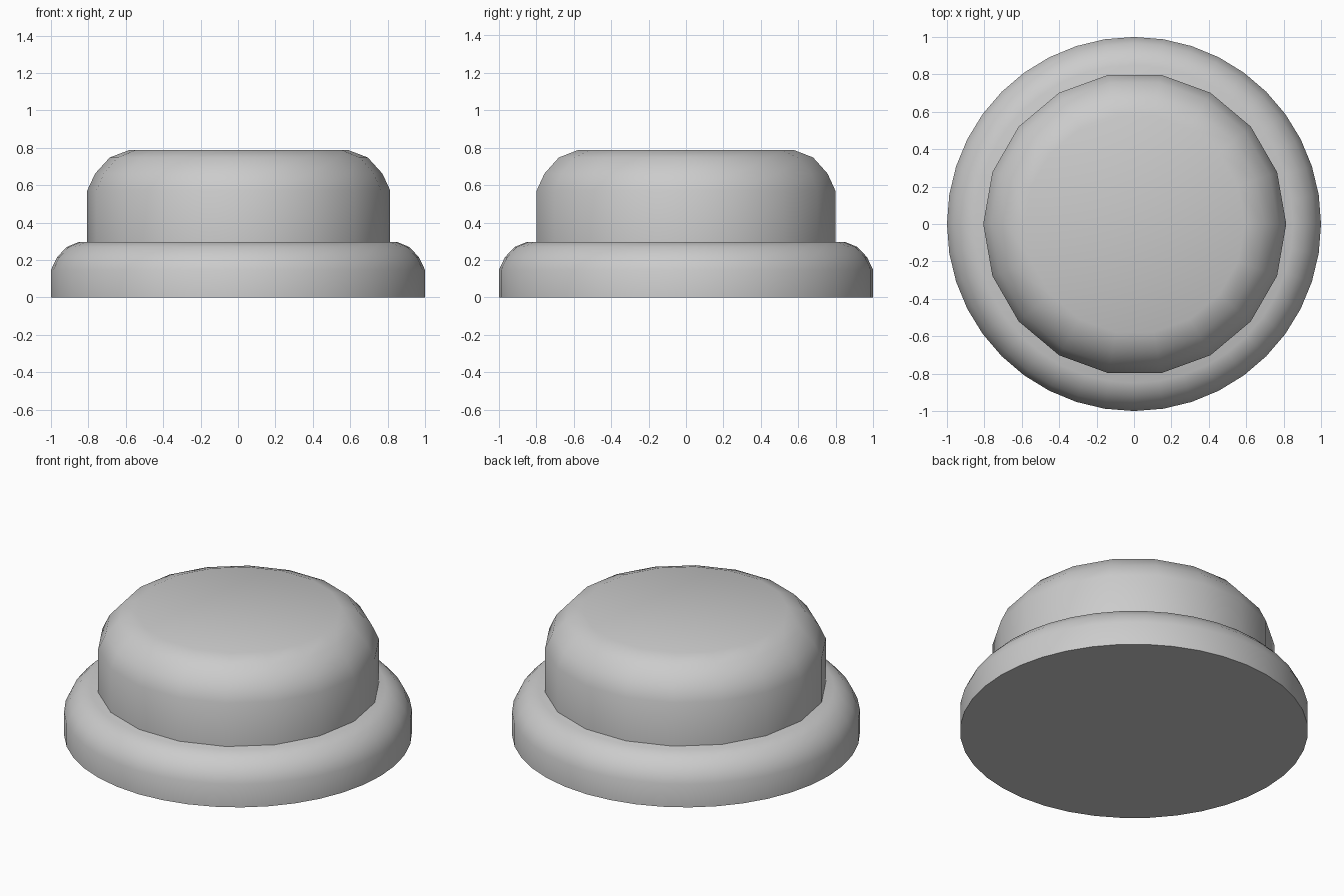
import bpy, bmesh, math

if "Cube" in bpy.data.objects:
    bpy.data.objects.remove(bpy.data.objects["Cube"])


def lathe(name, profile, sides, cx=0.0):
    """Closed round solid from (radius, height) rings, capped top and bottom."""
    bm = bmesh.new()
    rings = []
    for r, z in profile:
        rings.append([bm.verts.new((cx + r * math.cos(2 * math.pi * i / sides),
                                    r * math.sin(2 * math.pi * i / sides), z))
                      for i in range(sides)])
    for low, high in zip(rings, rings[1:]):
        for i in range(sides):
            j = (i + 1) % sides
            bm.faces.new((low[i], low[j], high[j], high[i]))
    bm.faces.new(rings[0][::-1])
    bm.faces.new(rings[-1])
    mesh = bpy.data.meshes.new(name)
    bm.to_mesh(mesh)
    bm.free()
    obj = bpy.data.objects.new(name, mesh)
    bpy.context.collection.objects.link(obj)
    bpy.ops.object.select_all(action='DESELECT')
    obj.select_set(True)
    bpy.context.view_layer.objects.active = obj
    bpy.ops.object.shade_smooth_by_angle(angle=math.radians(40))
    return obj


# Wide base ring with rounded shoulder
lathe("base", [(1.0, 0.0), (1.0, 0.147), (0.967, 0.216),
               (0.915, 0.27), (0.85, 0.297)], 40)

# Push button cap, standing on the base
lathe("button", [(0.81, 0.29), (0.81, 0.572), (0.768, 0.662),
                 (0.69, 0.748), (0.588, 0.787)], 18, cx=0.004)
